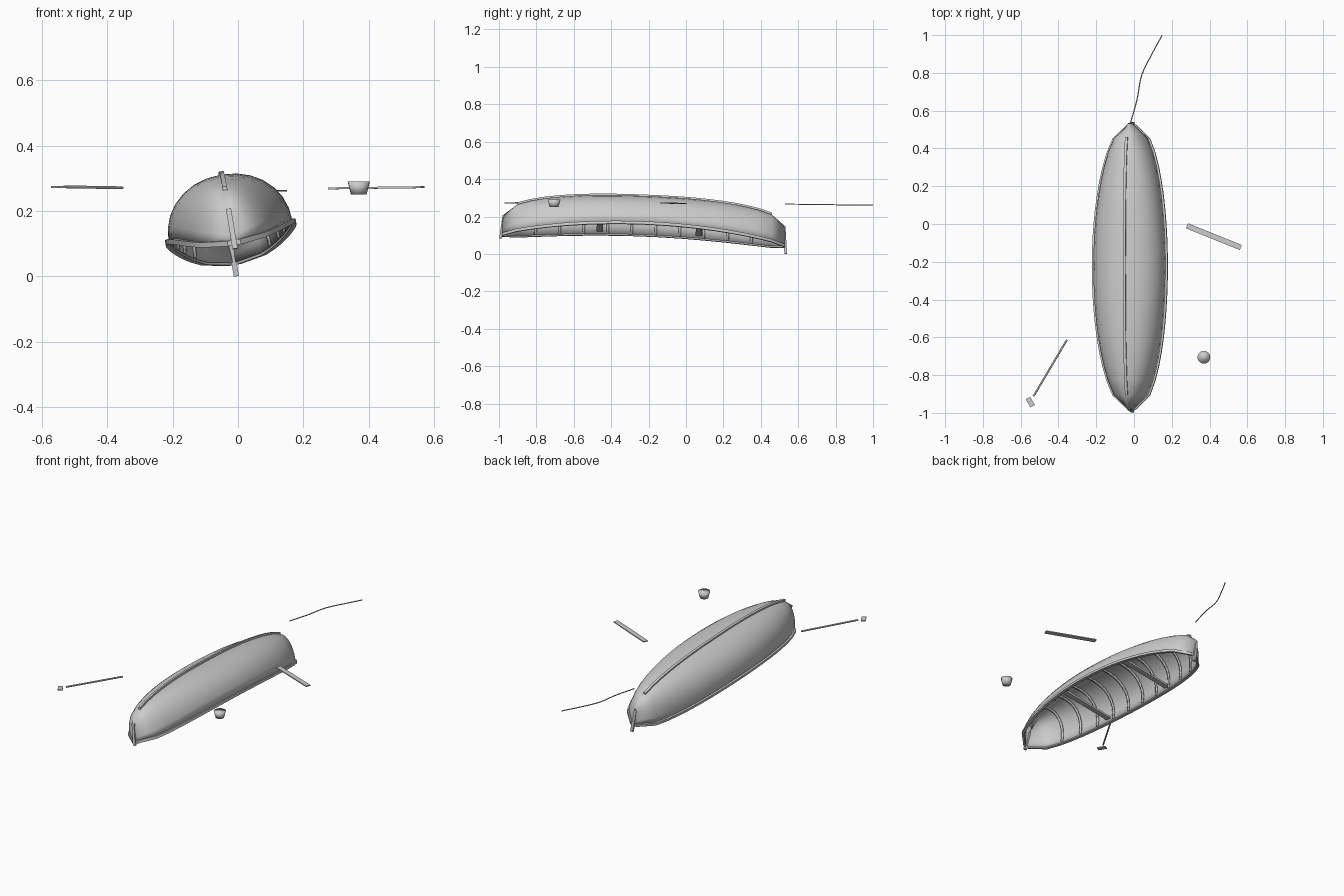
import bpy, math
from mathutils import Matrix, Vector

if "Cube" in bpy.data.objects:
    bpy.data.objects.remove(bpy.data.objects["Cube"])

HALF = 0.757
# capsized pose: slight pitch and roll
POSE = (Matrix.Translation((-0.012, -0.228, 0.0725))
        @ Matrix.Rotation(-0.04, 4, 'X') @ Matrix.Rotation(math.radians(-9.4), 4, 'Y'))


def make(name, verts, faces, pose=None, thick=0.0, smooth=None):
    me = bpy.data.meshes.new(name)
    me.from_pydata([tuple(v) for v in verts], [], faces)
    me.update()
    ob = bpy.data.objects.new(name, me)
    bpy.context.collection.objects.link(ob)
    if pose:
        ob.matrix_world = pose
    if thick:
        m = ob.modifiers.new("thickness", 'SOLIDIFY')
        m.thickness, m.offset = thick, -1
    if smooth:
        bpy.ops.object.select_all(action='DESELECT')
        ob.select_set(True)
        bpy.context.view_layer.objects.active = ob
        bpy.ops.object.shade_smooth_by_angle(angle=math.radians(smooth))
    return ob


def box(name, size, pose):
    x, y, z = (s / 2 for s in size)
    v = [(a, b, c) for a in (-x, x) for b in (-y, y) for c in (-z, z)]
    f = [(0, 1, 3, 2), (4, 6, 7, 5), (0, 4, 5, 1), (2, 3, 7, 6), (0, 2, 6, 4), (1, 5, 7, 3)]
    return make(name, v, f, pose)


def sweep(name, path, hx, hz):
    # rectangular bar following a lengthwise path
    v, f = [], []
    for p in path:
        v += [p + Vector((a * hx, 0, b * hz)) for a, b in ((-1, -1), (1, -1), (1, 1), (-1, 1))]
    for i in range(len(path) - 1):
        for j in range(4):
            k = (j + 1) % 4
            f.append((4 * i + j, 4 * i + k, 4 * i + 4 + k, 4 * i + 4 + j))
    n = len(v)
    f += [(3, 2, 1, 0), (n - 4, n - 3, n - 2, n - 1)]
    return make(name, v, f, POSE, smooth=35)


# hull shape functions, t runs -1..1 along the length
def width(t):
    return 0.01 + 0.183 * math.sqrt(max(0, 1 - t * t))


def sheer(t):
    return 0.062 * (1 - t * t)


def keel_z(t):
    return 0.105 + 0.132 * math.sqrt(max(0, 1 - abs(t) ** 2.4))


def section(t, a, inset=0.0):
    w = max(width(t) - inset, 0.002)
    h = keel_z(t) - sheer(t) - inset
    c, s = math.cos(a), max(0, math.sin(a))
    e = 2 / 2.15
    return Vector((math.copysign(abs(c) ** e, c) * w, t * HALF, sheer(t) + h * s ** e))


def shell(name, ts, n, inset, thick):
    v = [section(t, math.pi * j / n, inset) for t in ts for j in range(n + 1)]
    m = n + 1
    f = [(i * m + j, (i + 1) * m + j, (i + 1) * m + j + 1, i * m + j + 1)
         for i in range(len(ts) - 1) for j in range(n)]
    return make(name, v, f, POSE, thick, 40)


ts = [i / 10 for i in range(-10, 11)]
shell("hull", ts, 14, 0.0, 0.008)

# ribs inside the hull
for i in range(10):
    t = (i - 4.5) * 0.17
    shell(f"rib_{i}", [t - 0.008, t + 0.008], 14, 0.007, 0.009)

# gunwale rails and keel strip
for side, label in ((-1, "left"), (1, "right")):
    sweep(f"gunwale_{label}", [Vector((side * (width(t) + 0.002), t * HALF, sheer(t))) for t in ts],
          0.008, 0.008)
sweep("keel", [Vector((0, t * HALF, keel_z(t) + 0.002)) for t in [i * 0.09 for i in range(-10, 11)]],
      0.007, 0.008)

# end posts
for name, y, zc, ln, tilt in (("front_post", -0.757, 0.043, 0.125, -0.1), ("back_post", 0.757, 0.025, 0.135, 0.1)):
    box(name, (0.016, 0.014, ln),
        POSE @ Matrix.Translation((0, y, zc)) @ Matrix.Rotation(tilt, 4, 'X'))

# seats across the hull
for name, y in (("front_seat", -0.235), ("back_seat", 0.295)):
    t = y / HALF
    box(name, (2 * width(t) - 0.02, 0.034, 0.012), POSE @ Matrix.Translation((0, y, sheer(t) + 0.018)))


def tube(name, pts, r):
    cu = bpy.data.curves.new(name, 'CURVE')
    cu.dimensions = '3D'
    cu.bevel_depth, cu.bevel_resolution, cu.use_fill_caps = r, 1, True
    sp = cu.splines.new('BEZIER')
    sp.bezier_points.add(len(pts) - 1)
    for b, p in zip(sp.bezier_points, pts):
        b.co = p
        b.handle_left_type = b.handle_right_type = 'AUTO'
    ob = bpy.data.objects.new(name, cu)
    bpy.context.collection.objects.link(ob)


# floating oar, plank and rope
tube("oar_shaft", [(-0.355, -0.613, 0.271), (-0.532, -0.912, 0.274)], 0.005)
box("oar_blade", (0.05, 0.027, 0.006),
    Matrix.Translation((-0.549, -0.943, 0.273)) @ Matrix.Rotation(math.radians(-60), 4, 'Z'))
box("plank", (0.307, 0.029, 0.006),
    Matrix.Translation((0.423, -0.067, 0.271)) @ Matrix.Rotation(math.radians(-22), 4, 'Z')
    @ Matrix.Rotation(-0.012, 4, 'Y'))
tube("rope", [(-0.02, 0.53, 0.266), (0.016, 0.66, 0.265), (0.042, 0.79, 0.263),
              (0.095, 0.9, 0.262), (0.148, 0.998, 0.262)], 0.003)

# bucket
bpy.ops.mesh.primitive_cone_add(vertices=20, radius1=0.024, radius2=0.034, depth=0.04,
                                location=(0.37, -0.705, 0.27))
bucket = bpy.context.object
bucket.name = "bucket"
bpy.ops.object.shade_smooth()
